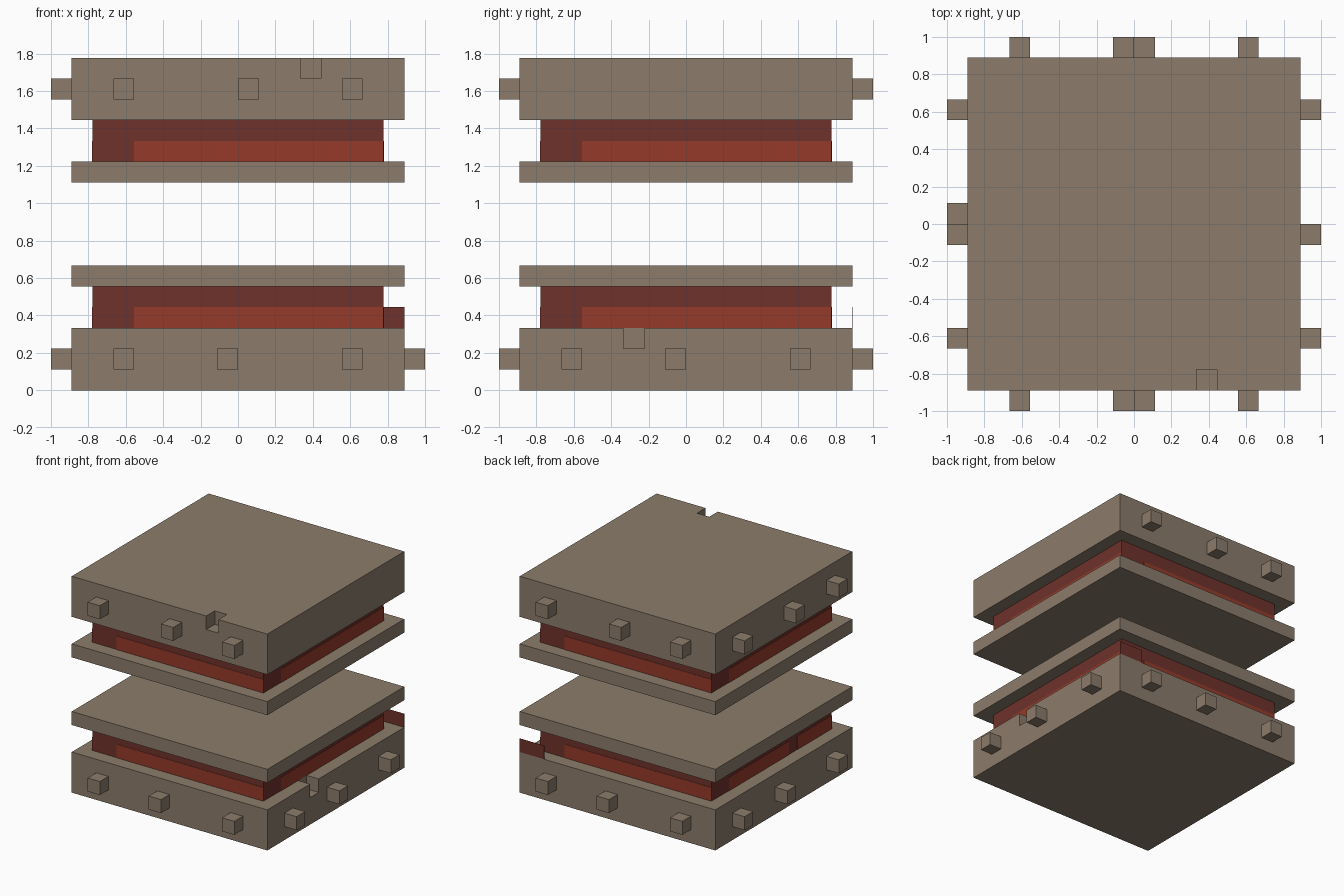
import bpy, bmesh, math
from mathutils import Matrix, Vector

if "Cube" in bpy.data.objects:
    bpy.data.objects.remove(bpy.data.objects["Cube"])

U = 1 / 9  # model module


def material(name, rgb):
    m = bpy.data.materials.new(name)
    m.diffuse_color = (*rgb, 1)
    m.use_nodes = True
    m.node_tree.nodes["Principled BSDF"].inputs["Base Color"].default_value = m.diffuse_color
    return m


STONE = material("brown stone", (0.262, 0.202, 0.147))
DARK = material("dark red", (0.162, 0.032, 0.025))
BRIGHT = material("bright red", (0.300, 0.043, 0.024))


def box(name, lo, hi, mat, turn=0):
    """Box from corner to corner, turned about z by quarter turns."""
    lo, hi = Vector(lo), Vector(hi)
    bm = bmesh.new()
    bmesh.ops.create_cube(bm, size=1)
    bmesh.ops.scale(bm, vec=hi - lo, verts=bm.verts)
    bmesh.ops.translate(bm, vec=(lo + hi) / 2, verts=bm.verts)
    bmesh.ops.rotate(bm, cent=(0, 0, 0), verts=bm.verts,
                     matrix=Matrix.Rotation(turn * math.pi / 2, 3, 'Z'))
    me = bpy.data.meshes.new(name)
    bm.to_mesh(me)
    bm.free()
    me.materials.append(mat)
    ob = bpy.data.objects.new(name, me)
    bpy.context.collection.objects.link(ob)
    return ob


def square(name, half, z0, z1, mat):
    return box(name, (-half, -half, z0), (half, half, z1), mat)


def notch(slab, name, u, z, turn):
    """Cut a one-module notch into the top edge of a slab side."""
    c = box(name, (u, -8 * U - 0.05, z - U), (u + U, -7 * U, z + 0.05), STONE, turn)
    c.hide_render = True
    c.hide_viewport = True
    b = slab.modifiers.new("notch", 'BOOLEAN')
    b.operation = 'DIFFERENCE'
    b.solver = 'EXACT'
    b.object = c


def core(name, z0):
    """Dark red core with a brighter low panel on each side."""
    square(name, 7 * U, z0, z0 + 0.225, DARK)
    for t in range(4):
        spans = [(-5 * U, 7 * U)]
        if name == "lower_core" and t == 3:  # break in the left panel
            spans = [(-5 * U, 2 * U), (3 * U, 7 * U)]
        for a, b in spans:
            box(name + "_panel", (a, -7 * U - 0.003, z0), (b, -7 * U, z0 + U), BRIGHT, t)


# lower half: slab, core, cover plate
lower_slab = square("lower_slab", 8 * U, 0, 3 * U, STONE)
core("lower_core", 3 * U)
square("lower_plate", 8 * U, 5 * U, 6 * U, STONE)
notch(lower_slab, "lower_notch_cutter", -3 * U, 3 * U, 1)

# upper half: plate, core, slab
square("upper_plate", 8 * U, 10 * U, 11 * U, STONE)
core("upper_core", 11 * U)
upper_slab = square("upper_slab", 8 * U, 13 * U, 16 * U, STONE)
notch(upper_slab, "upper_notch_cutter", 3 * U, 16 * U, 0)

# square pegs: u is the middle peg's position, turns are front, right, back, left
for name, z, u, turns in (("lower_peg", U, -U, (0, 1, 2, 3)),
                          ("upper_peg", 14 * U, 0, (0, 2, 3))):
    for t in turns:
        for x in (-6 * U, u, 5 * U):
            box(name, (x, -9 * U, z), (x + U, -8 * U, z + U), STONE, t)

# thin red tab standing at the back right corner
box("corner_tab", (6 * U, 8 * U - 0.002, 3 * U), (8 * U, 8 * U, 4 * U), DARK)
